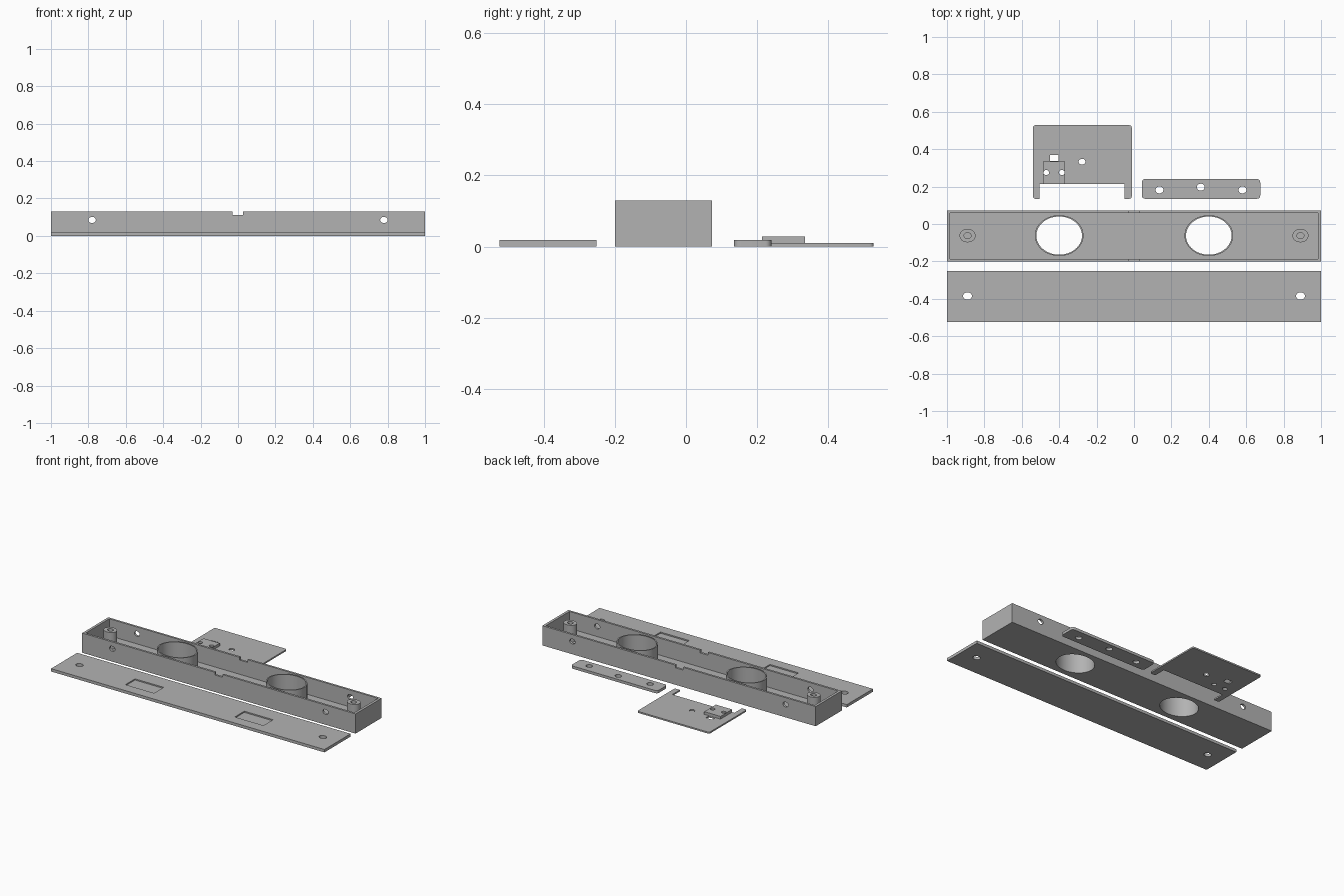
import bpy, bmesh, math

if "Cube" in bpy.data.objects:
    bpy.data.objects.remove(bpy.data.objects["Cube"])

GREY = bpy.data.materials.new("plain_grey")
GREY.diffuse_color = (0.45, 0.45, 0.45, 1)
GREY.use_nodes = True
GREY.node_tree.nodes["Principled BSDF"].inputs["Base Color"].default_value = GREY.diffuse_color


def prism(name, outline, z0, z1):
    """Extrude a flat outline between two heights."""
    bm = bmesh.new()
    face = bm.faces.new([bm.verts.new((x, y, z0)) for x, y in outline])
    top = bmesh.ops.extrude_face_region(bm, geom=[face])["geom"]
    bmesh.ops.translate(bm, vec=(0, 0, z1 - z0),
                        verts=[v for v in top if isinstance(v, bmesh.types.BMVert)])
    bmesh.ops.recalc_face_normals(bm, faces=bm.faces)
    mesh = bpy.data.meshes.new(name)
    bm.to_mesh(mesh)
    bm.free()
    mesh.materials.append(GREY)
    ob = bpy.data.objects.new(name, mesh)
    bpy.context.collection.objects.link(ob)
    return ob


def box(name, x0, x1, y0, y1, z0, z1):
    return prism(name, [(x0, y0), (x1, y0), (x1, y1), (x0, y1)], z0, z1)


def oval(name, x, y, rx, ry, z0, z1, n=48):
    pts = [(x + rx * math.cos(2 * math.pi * i / n), y + ry * math.sin(2 * math.pi * i / n))
           for i in range(n)]
    return prism(name, pts, z0, z1)


def rounded(name, x0, x1, y0, y1, z0, z1, r):
    pts = []
    for k, (cx, cy) in enumerate([(x1 - r, y1 - r), (x0 + r, y1 - r),
                                  (x0 + r, y0 + r), (x1 - r, y0 + r)]):
        for i in range(7):
            a = math.pi / 2 * (k + i / 6)
            pts.append((cx + r * math.cos(a), cy + r * math.sin(a)))
    return prism(name, pts, z0, z1)


def combine(ob, others, op="DIFFERENCE"):
    """Apply booleans and discard the helpers."""
    bpy.context.view_layer.objects.active = ob
    for other in others:
        other.hide_render = True
        mod = ob.modifiers.new("cut", "BOOLEAN")
        mod.operation, mod.solver, mod.object = op, "EXACT", other
        bpy.ops.object.modifier_apply(modifier=mod.name)
        bpy.data.objects.remove(other)


def soften(ob):
    bpy.ops.object.select_all(action="DESELECT")
    ob.select_set(True)
    bpy.context.view_layer.objects.active = ob
    bpy.ops.object.shade_smooth_by_angle(angle=math.radians(30))


CY, H = -0.062, 0.13

# Open tray with speaker tubes and screw bosses
tray = box("tray", -1, 1, -0.2, 0.073, 0, H)
combine(tray, [box("cavity", -0.983, 0.983, -0.186, 0.059, 0.018, 0.3)])
combine(tray, [oval("tube", s * 0.4, CY, 0.13, 0.109, 0.009, 0.128, 64) for s in (-1, 1)]
        + [oval("boss", s * 0.89, CY, 0.043, 0.036, 0.009, 0.128, 32) for s in (-1, 1)], "UNION")
combine(tray, [oval("tube_bore", s * 0.4, CY, 0.122, 0.102, -0.1, 0.3, 64) for s in (-1, 1)]
        + [oval("boss_bore", s * 0.89, CY, 0.019, 0.016, 0.03, 0.3, 24) for s in (-1, 1)])

# Cable notch and side holes through both long walls
combine(tray, [box("notch", -0.03, 0.027, -0.4, 0.4, 0.112, 0.3)])
for s in (-1, 1):
    drill = oval("drill", 0, 0, 0.02, 0.0165, -0.4, 0.4, 24)
    for v in drill.data.vertices:
        x, y, z = v.co
        v.co = (x + s * 0.78, -z, y + 0.085)
    combine(tray, [drill])
soften(tray)

# Flat lid with screw holes and shallow pockets
lid = box("lid", -1, 1, -0.525, -0.252, 0, 0.019)
combine(lid, [oval("hole", s * 0.89, -0.385, 0.024, 0.02, -0.1, 0.1, 24) for s in (-1, 1)]
        + [box("pocket", s * 0.4 - 0.105, s * 0.4 + 0.105, -0.455, -0.355, 0.011, 0.1)
           for s in (-1, 1)])
soften(lid)

# Thin mounting plate with two legs and a raised block
plate = rounded("mounting_plate", -0.54, -0.012, 0.135, 0.528, 0, 0.01, 0.012)
combine(plate, [box("leg_gap", -0.504, -0.05, 0.0, 0.214, -0.1, 0.1)])
combine(plate, [box("block", -0.487, -0.368, 0.214, 0.335, 0.004, 0.028)], "UNION")
combine(plate, [box("slot", -0.45, -0.404, 0.337, 0.37, -0.1, 0.1),
                oval("hole", -0.278, 0.333, 0.018, 0.0155, -0.1, 0.1, 24)]
        + [oval("hole", x, 0.275, 0.0155, 0.0135, -0.1, 0.1, 24) for x in (-0.469, -0.386)])
soften(plate)

# Rounded strip with three holes
strip = rounded("strip", 0.042, 0.675, 0.135, 0.24, 0, 0.018, 0.017)
combine(strip, [oval("hole", x, y, 0.021, 0.0185, -0.1, 0.1, 24)
                for x, y in ((0.136, 0.182), (0.357, 0.197), (0.58, 0.182))])
soften(strip)
